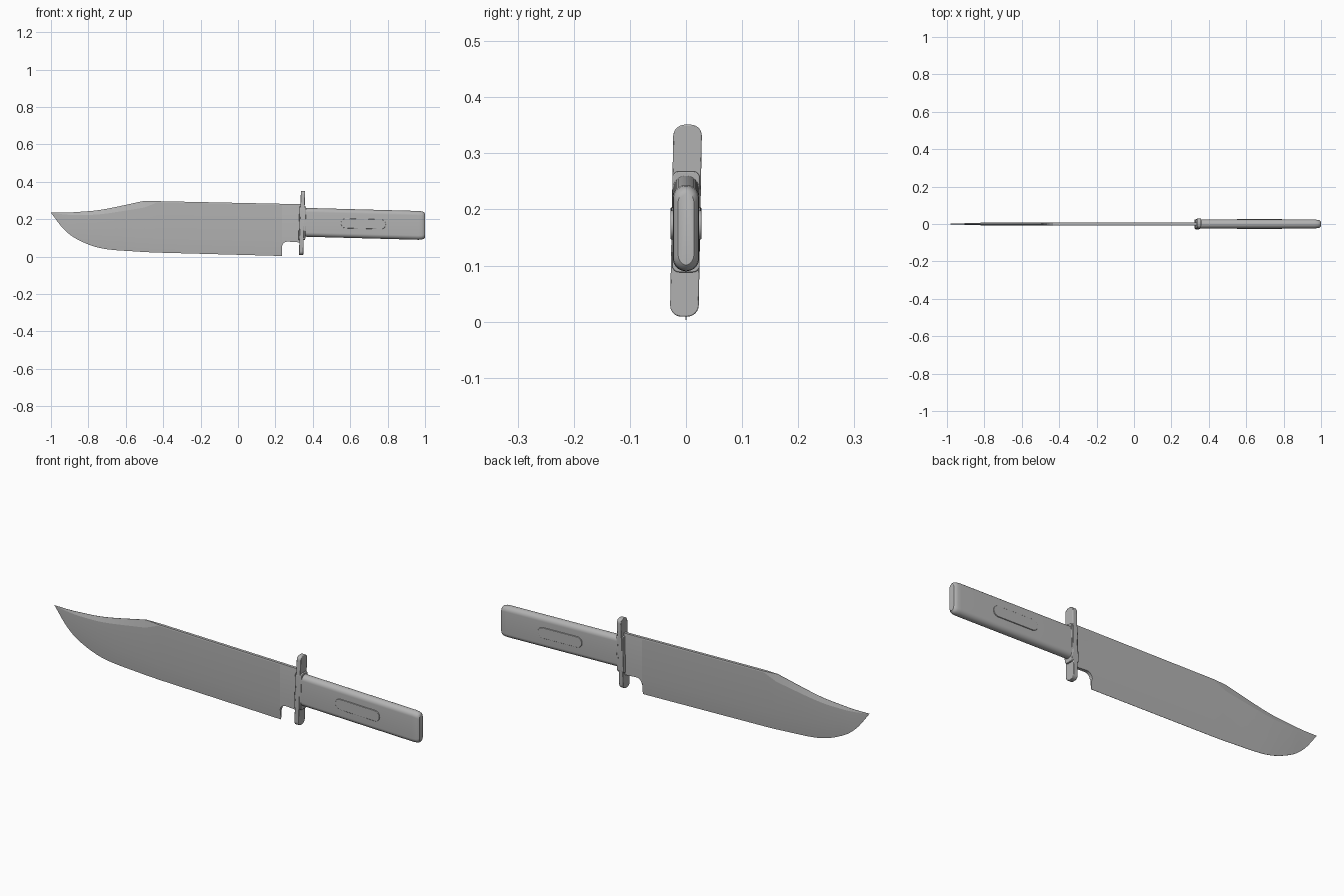
import bpy, bmesh, math
from mathutils import Vector

cube = bpy.data.objects.get("Cube")
if cube:
    bpy.data.objects.remove(cube, do_unlink=True)

steel = bpy.data.materials.new("steel grey")
steel.use_nodes = True
steel.diffuse_color = (0.45, 0.45, 0.45, 1)
steel.node_tree.nodes["Principled BSDF"].inputs["Base Color"].default_value = steel.diffuse_color


def finish(name, bm, angle=30, bevel=0):
    """Turn a bmesh into a named, shaded object."""
    bmesh.ops.remove_doubles(bm, verts=bm.verts, dist=0.00005)
    bmesh.ops.recalc_face_normals(bm, faces=bm.faces)
    mesh = bpy.data.meshes.new(name)
    bm.to_mesh(mesh)
    bm.free()
    mesh.materials.append(steel)
    obj = bpy.data.objects.new(name, mesh)
    bpy.context.collection.objects.link(obj)
    if bevel:
        mod = obj.modifiers.new("soft edges", 'BEVEL')
        mod.width, mod.segments, mod.limit_method = bevel, 2, 'ANGLE'
    bpy.ops.object.select_all(action='DESELECT')
    obj.select_set(True)
    bpy.context.view_layer.objects.active = obj
    bpy.ops.object.shade_smooth_by_angle(angle=math.radians(angle))
    return obj


def loft(bm, rings):
    """Skin a list of equal point rings and close both ends."""
    loops = [[bm.verts.new(p) for p in ring] for ring in rings]
    count = len(loops[0])
    for a, b in zip(loops, loops[1:]):
        for i in range(count):
            j = (i + 1) % count
            bm.faces.new((a[i], a[j], b[j], b[i]))
    bm.faces.new(loops[0])
    bm.faces.new(loops[-1])


def smooth_path(rows, steps):
    """Catmull-Rom interpolation of rows of values."""
    pts = [Vector(r) for r in rows]
    pts = [2 * pts[0] - pts[1]] + pts + [2 * pts[-1] - pts[-2]]
    out = []
    for a, b, c, d in zip(pts, pts[1:], pts[2:], pts[3:]):
        for k in range(steps):
            t = k / steps
            out.append(0.5 * (2 * b + (c - a) * t + (2 * a - 5 * b + 4 * c - d) * t ** 2
                              + (3 * b - a - 3 * c + d) * t ** 3))
    return out + [pts[-2]]


def blade_ring(x, edge, low, high, spine, thick, top, bottom=0.0006):
    side = [(bottom, edge), (thick, low), (thick, high), (top, spine)]
    return [(x, y, z) for y, z in side] + [(x, -y, z) for y, z in reversed(side)]


def stadium(w, h, corner, steps=6):
    """Rounded rectangle in the YZ plane, given half sizes."""
    pts = []
    for q, (sy, sz) in enumerate([(1, 1), (-1, 1), (-1, -1), (1, -1)]):
        for k in range(steps + 1):
            a = (q + k / steps) * math.pi / 2
            pts.append((sy * (w - corner) + corner * math.cos(a),
                        sz * (h - corner) + corner * math.sin(a)))
    return pts


# Blade: edge, lower grind line, upper grind line, spine, thickness, spine thickness
T = 0.008
clip = [(-1, .234, .2345, .2355, .236, .0007, .0006),
        (-.93, .145, .195, .225, .235, .003, .0006),
        (-.85, .087, .15, .222, .239, .006, .0006),
        (-.72, .042, .118, .228, .252, T, .0006),
        (-.5, .024, .103, .262, .298, T, .001)]
straight = [(-.43, .021, .101, .29, .296, T, .007),
            (.235, .003, .085, .276, .282, T, .007)]
bm = bmesh.new()
loft(bm, [blade_ring(*row) for row in smooth_path(clip, 6) + straight])
finish("blade", bm, 8)

# Ricasso: full-thickness root with the rounded notch
bm = bmesh.new()
rings = []
for k in range(7):
    a = math.pi / 2 * k / 6
    x = .235 + .03 * (1 - math.cos(a))
    spine = .282 - .025 * (x - .235)
    rings.append(blade_ring(x, .05 + .03 * math.sin(a), .1, spine - .006, spine, T, .007, T))
rings.append(blade_ring(.34, .075, .1, .274, .28, T, .007, T))
loft(bm, rings)
finish("blade_root", bm, 25)

# Guard: slim rounded cross plate with a thicker middle
def plate_x(name, x0, x1, z, w, h, corner, lean=0.0, bevel=0.002):
    bm = bmesh.new()
    loft(bm, [[(x + .03 * dz, y + lean * dz, z + dz) for y, dz in stadium(w, h, corner)]
              for x in (x0, x1)])
    return finish(name, bm, 30, bevel)

plate_x("guard", .331, .354, .18, .0255, .171, .02, .018)
plate_x("guard_collar", .326, .362, .178, .0245, .09, .012)

# Handle: flat-sided oval grip with a domed butt
def handle_ring(x, scale):
    z = .183 - .027 * (x - .36)
    return [(x, y * scale, z + dz * (1 - (1 - scale) * .4))
            for y, dz in stadium(.0235, .077, .0234, 8)]

bm = bmesh.new()
loft(bm, [handle_ring(*r) for r in [(.35, 1), (.965, 1), (.982, .95), (.993, .83), (.999, .6)]])
finish("handle", bm, 40)

# Raised pill-shaped inlay on each side of the handle
for name, side in (("left_inlay", 1), ("right_inlay", -1)):
    bm = bmesh.new()
    outline = stadium(.12, .026, .0255, 8)
    loft(bm, [[(.67 + u, side * y, .175 - .027 * u + v) for u, v in outline]
              for y in (.018, .0275)])
    finish(name, bm, 30, .0015)
